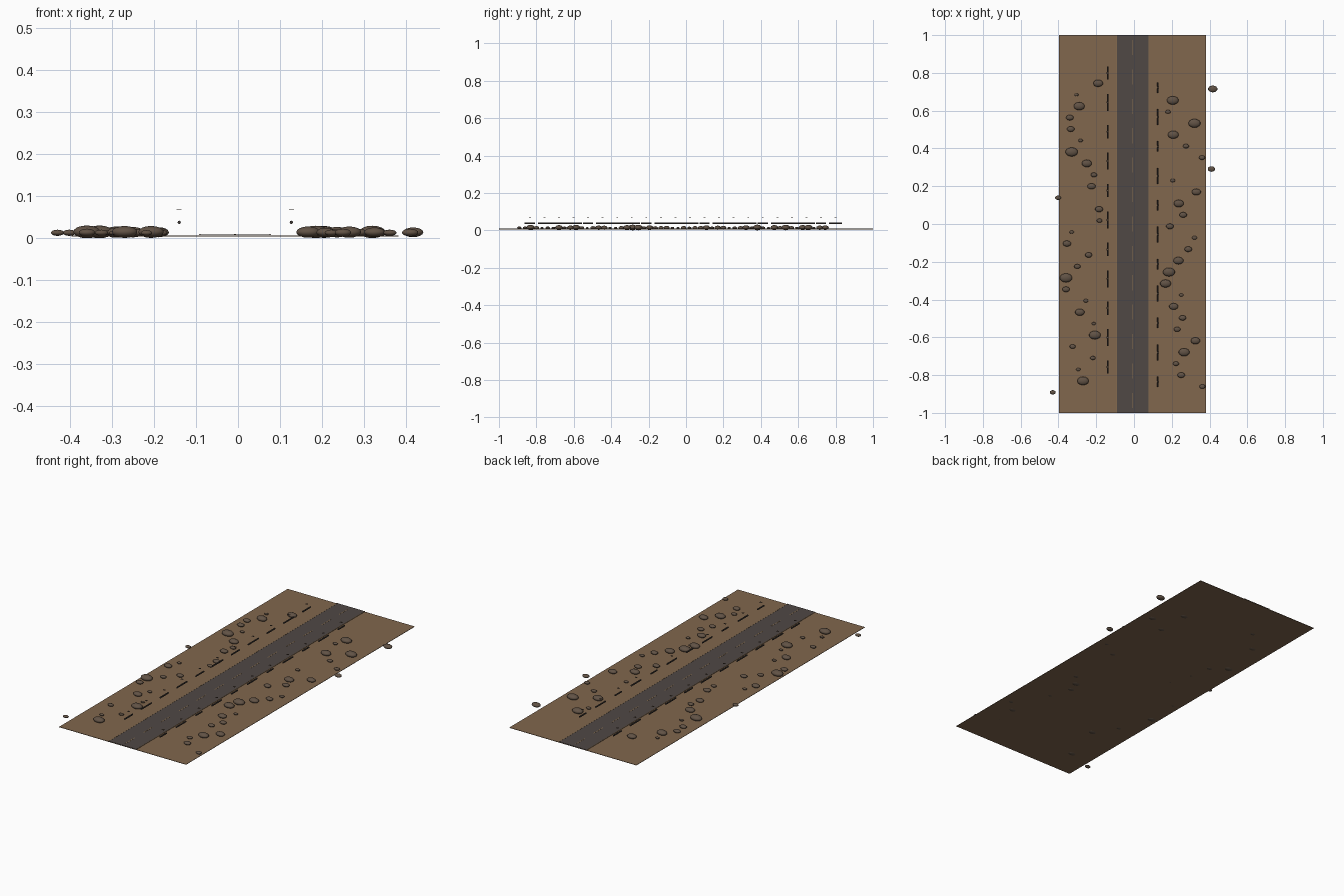
import bpy, math

CX = -0.007  # road centre line


def mat(name, rgb):
    m = bpy.data.materials.new(name)
    m.diffuse_color = (*rgb, 1)
    return m


SOIL = mat("soil", (0.22, 0.135, 0.075))
ASPHALT = mat("asphalt", (0.08, 0.065, 0.06))
PAINT = mat("faded_paint", (0.25, 0.16, 0.08))
STONE = mat("stone", (0.12, 0.085, 0.06))
DARK = mat("dark_metal", (0.05, 0.04, 0.035))


def box(name, loc, size, m):
    bpy.ops.mesh.primitive_cube_add(size=1, location=loc)
    o = bpy.context.object
    o.name = name
    o.scale = size
    o.data.materials.append(m)
    return o


# ground slab, road and painted lines
box("ground", (CX, 0, 0.0055), (0.778, 2, 0.002), SOIL)
box("road", (CX, 0, 0.0082), (0.17, 2, 0.0016), ASPHALT)
for s in (-1, 1):
    box("edge_line", (CX + s * 0.084, 0, 0.0093), (0.003, 2, 0.0006), PAINT)
for i in range(13):
    box("centre_dash", (CX, -0.934 + i * 0.1557, 0.0093), (0.004, 0.08, 0.0006), PAINT)


# floating guard rails with small cap plates above
def rail(x, y, length):
    bpy.ops.mesh.primitive_cylinder_add(vertices=8, radius=0.004, depth=length,
                                        location=(x, y, 0.038),
                                        rotation=(math.pi / 2, 0, 0))
    o = bpy.context.object
    o.name = "guard_rail"
    o.data.materials.append(DARK)
    box("rail_cap", (x, y, 0.0675), (0.012, 0.01, 0.001), STONE)


for i in range(11):
    rail(-0.14, 0.80 - i * 0.1557, 0.09 if i % 2 else 0.07)
    rail(0.127, 0.722 - i * 0.1557, 0.085 if i % 2 else 0.055)

# roadside rocks: (x, radius), evenly spaced along y
LEFT = [(-.19, .026), (-.305, .011), (-.29, .029), (-.34, .02), (-.335, .02),
        (-.283, .012), (-.33, .033), (-.25, .027), (-.212, .017), (-.225, .022),
        (-.402, .016), (-.185, .021), (-.183, .015), (-.33, .012), (-.355, .022),
        (-.24, .019), (-.3, .017), (-.36, .033), (-.36, .02), (-.255, .013),
        (-.287, .025), (-.213, .011), (-.207, .031), (-.325, .016), (-.218, .014),
        (-.295, .012), (-.27, .031), (-.43, .016)]
RIGHT = [(.417, .025), (.205, .031), (.18, .014), (.32, .032), (.208, .029),
         (.275, .016), (.36, .016), (.41, .02), (.205, .013), (.33, .024),
         (.237, .027), (.26, .02), (.19, .02), (.32, .014), (.287, .02),
         (.235, .027), (.185, .032), (.167, .029), (.25, .012), (.21, .024),
         (.257, .019), (.228, .018), (.325, .025), (.265, .029), (.222, .016),
         (.25, .02), (.362, .016)]


def rocks(rows, y0):
    for i, (x, r) in enumerate(rows):
        bpy.ops.mesh.primitive_uv_sphere_add(segments=14, ring_count=8, radius=1,
                                             location=(x, y0 - i * 0.0606, 0.011 + 0.13 * r))
        o = bpy.context.object
        o.name = "rock"
        o.scale = (r, r * 0.72, r * 0.46)
        o.data.materials.append(STONE)
        bpy.ops.object.shade_smooth()


rocks(LEFT, 0.745)
rocks(RIGHT, 0.715)
